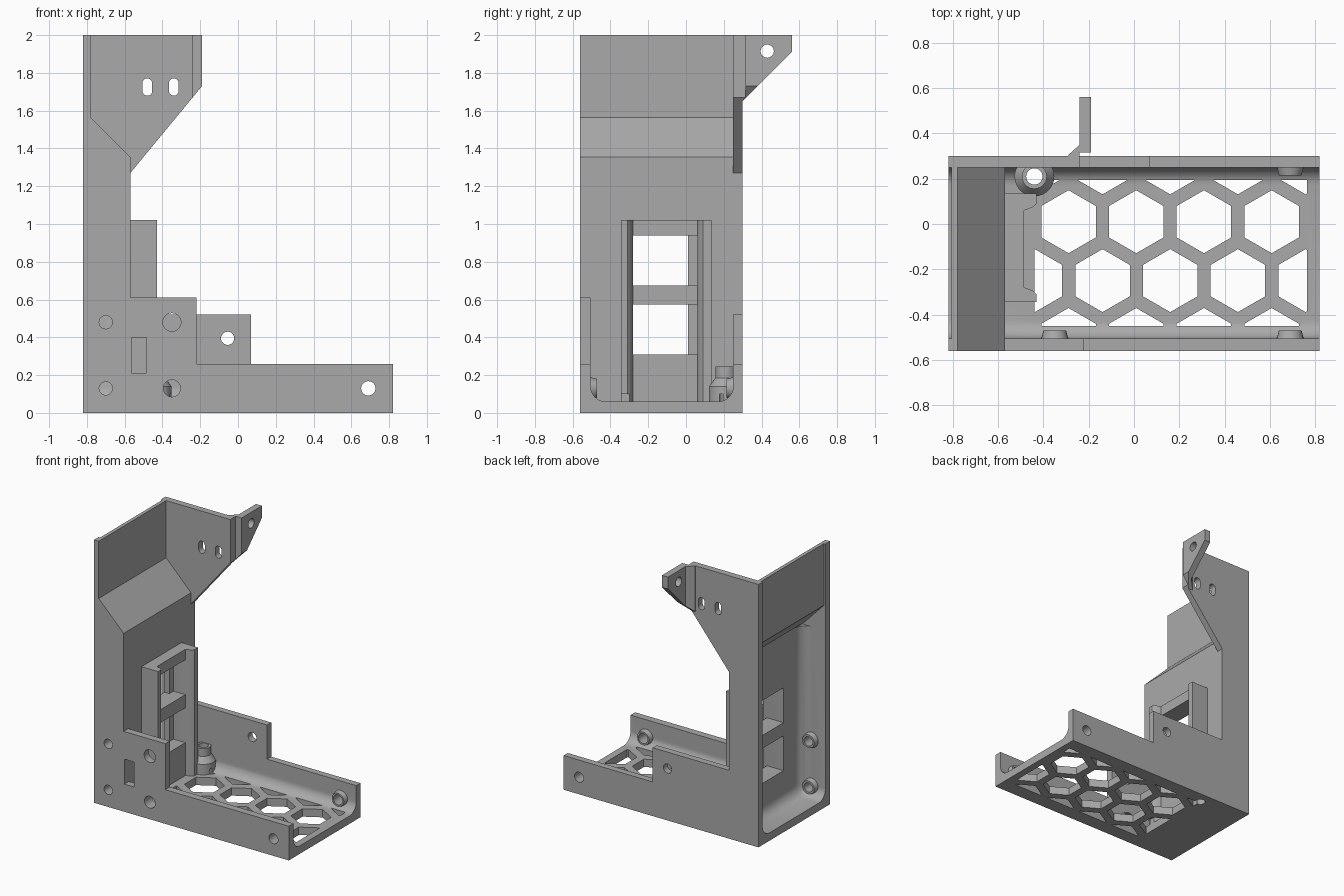
import bpy, bmesh, math
from mathutils import Matrix

if "Cube" in bpy.data.objects:
    bpy.data.objects.remove(bpy.data.objects["Cube"])

grey = bpy.data.materials.new("plain_grey")
grey.diffuse_color = (0.40, 0.40, 0.40, 1)
grey.use_nodes = True
grey.node_tree.nodes["Principled BSDF"].inputs["Base Color"].default_value = grey.diffuse_color


def new_object(name, bm):
    bmesh.ops.recalc_face_normals(bm, faces=bm.faces)
    me = bpy.data.meshes.new(name)
    bm.to_mesh(me)
    bm.free()
    ob = bpy.data.objects.new(name, me)
    bpy.context.scene.collection.objects.link(ob)
    return ob


def add_prism(bm, pts, axis, a, b):
    """Extrude a 2D outline along an axis; the outline uses the other two axes in order."""
    def place(p, t):
        return {"x": (t, p[0], p[1]), "y": (p[0], t, p[1]), "z": (p[0], p[1], t)}[axis]
    lo = [bm.verts.new(place(p, a)) for p in pts]
    hi = [bm.verts.new(place(p, b)) for p in pts]
    bm.faces.new(lo)
    bm.faces.new(hi)
    n = len(pts)
    for i in range(n):
        j = (i + 1) % n
        bm.faces.new((lo[i], lo[j], hi[j], hi[i]))


def prism(pts, axis, a, b, name="helper"):
    bm = bmesh.new()
    add_prism(bm, pts, axis, a, b)
    return new_object(name, bm)


def rect(u0, u1, v0, v1):
    return [(u0, v0), (u1, v0), (u1, v1), (u0, v1)]


def arc(cu, cv, r, a0, a1, n):
    return [(cu + r * math.cos(math.radians(a0 + (a1 - a0) * i / n)),
             cv + r * math.sin(math.radians(a0 + (a1 - a0) * i / n))) for i in range(n + 1)]


def circle(u, v, r, n=28):
    return arc(u, v, r, 0, 360, n)[:-1]


def cone(r0, r1, depth, matrix):
    bm = bmesh.new()
    bmesh.ops.create_cone(bm, cap_ends=True, segments=28, radius1=r0, radius2=r1,
                          depth=depth, matrix=matrix)
    return new_object("helper", bm)


def combine(ob, tool, op):
    m = ob.modifiers.new("bool", "BOOLEAN")
    m.operation, m.solver, m.object = op, "EXACT", tool
    dg = bpy.context.evaluated_depsgraph_get()
    dg.update()
    me = bpy.data.meshes.new_from_object(ob.evaluated_get(dg))
    ob.modifiers.clear()
    ob.data = me
    bpy.data.objects.remove(tool)


# column: solid side silhouette
body = prism([(-0.82, 0), (-0.57, 0), (-0.57, 1.355), (-0.78, 1.565), (-0.78, 2), (-0.82, 2)],
             "y", -0.56, 0.30, "stand_body")


def add(tool):
    combine(body, tool, "UNION")


def cut(tool):
    combine(body, tool, "DIFFERENCE")


# recess open to the left, with rounded inner corners, and shallow recess at the top
bm = bmesh.new()
add_prism(bm, rect(-0.95, -0.625, 0.06, 1.36), "y", -0.505, 0.25)
edges = [e for e in bm.edges if not all(v.co.x < -0.9 for v in e.verts)
         and not all(v.co.z > 1.3 for v in e.verts)]
bmesh.ops.bevel(bm, geom=edges, offset=0.08, segments=7, profile=0.5, affect="EDGES")
cut(new_object("helper", bm))
cut(prism([(-0.95, 1.34), (-0.625, 1.34), (-0.807, 1.53), (-0.807, 2.1), (-0.95, 2.1)],
          "y", -0.505, 0.25))

# tray: U section with rounded inside corners
section = [(-0.56, 0.26), (-0.56, 0), (0.30, 0), (0.30, 0.26), (0.25, 0.26)]
section += arc(0.17, 0.14, 0.08, 0, -90, 8) + arc(-0.425, 0.14, 0.08, -90, -180, 8)
section += [(-0.505, 0.26)]
add(prism(section, "x", -0.60, 0.82))

# raised side walls and upper back plate
add(prism(rect(-0.60, -0.22, 0.20, 0.61), "y", -0.56, -0.505))
add(prism(rect(-0.60, 0.07, 0.20, 0.52), "y", 0.25, 0.30))
add(prism([(-0.80, 2), (-0.24, 2), (-0.24, 1.67), (-0.57, 1.27), (-0.60, 1.24), (-0.80, 1.5)],
          "y", 0.25, 0.30))

# fin with gusset at the top rear, trimmed by two slopes
fin = prism([(-0.29, 0.29), (-0.24, 0.29), (-0.24, 0.315), (-0.19, 0.315), (-0.19, 0.56),
             (-0.24, 0.56), (-0.24, 0.35), (-0.29, 0.305)], "z", 1.4, 2)
combine(fin, prism([(0.66, 2.01), (0.16, 1.51), (0.16, 1.2), (0.66, 1.2)], "x", -1, 0.5),
        "DIFFERENCE")
combine(fin, prism([(-0.57, 1.27), (-0.09, 1.852), (-0.09, 1.1), (-0.57, 1.1)], "y", 0, 1),
        "DIFFERENCE")
add(fin)

# socket frame on the column
add(prism([(-0.60, -0.345), (-0.43, -0.345), (-0.43, -0.31), (-0.445, -0.295), (-0.485, -0.28),
           (-0.485, 0.06), (-0.445, 0.075), (-0.43, 0.09), (-0.43, 0.135), (-0.60, 0.135)],
          "z", 0.03, 1.02))
for z0, z1 in ((0.31, 0.575), (0.675, 0.94)):
    cut(prism(rect(-0.28, 0.06, z0, z1), "x", -0.585, -0.40))
    cut(prism(rect(-0.28, 0.01, z0, z1), "x", -0.75, -0.40))

# screw post on the tray floor
px, py = -0.44, 0.21
for r0, r1, z0, z1 in ((0.055, 0.055, 0.03, 0.245), (0.088, 0.088, 0.03, 0.14),
                       (0.088, 0.055, 0.14, 0.185)):
    add(cone(r0, r1, z1 - z0, Matrix.Translation((px, py, (z0 + z1) / 2))))
cut(prism(circle(px, py, 0.036), "z", -0.1, 0.4))

# bosses around screw holes inside the walls
for x, z, side in ((-0.70, 0.48, -1), (-0.70, 0.13, -1), (-0.35, 0.13, -1),
                   (0.69, 0.13, -1), (0.69, 0.13, 1)):
    y = -0.505 if side < 0 else 0.25
    turn = Matrix.Rotation(math.radians(90 * side), 4, "X")
    add(cone(0.065, 0.05, 0.06, Matrix.Translation((x, y - side * 0.005, z)) @ turn))

# screw holes
for x, z, r, y0, y1 in ((-0.70, 0.48, 0.035, -0.7, -0.42), (-0.70, 0.13, 0.035, -0.7, -0.42),
                        (-0.35, 0.48, 0.048, -0.7, -0.42), (-0.35, 0.13, 0.045, -0.7, -0.42),
                        (0.69, 0.13, 0.038, -0.7, 0.5), (-0.055, 0.395, 0.035, 0.1, 0.5)):
    cut(prism(circle(x, z, r), "y", y0, y1))
cut(prism(circle(0.43, 1.915, 0.035), "x", -0.4, 0))

# rectangular slot in front wall, rounded slots in upper plate
cut(prism(rect(-0.565, -0.485, 0.21, 0.40), "y", -0.7, -0.45))
for x in (-0.48, -0.34):
    cut(prism(arc(x, 1.745, 0.026, 0, 180, 10) + arc(x, 1.705, 0.026, 180, 360, 10),
              "y", 0.1, 0.5))

# honeycomb vents in the floor, trimmed to a rectangle
bm = bmesh.new()
for row in range(-2, 2):
    for col in range(-3, 4):
        cx = 0.01 + 0.299 * col + (0.15 if row % 2 else 0)
        cy = 0.01 + 0.26 * row
        hexagon = [(cx + 0.139 * math.sin(math.radians(60 * i)),
                    cy + 0.139 * math.cos(math.radians(60 * i))) for i in range(6)]
        add_prism(bm, hexagon, "z", -0.1, 0.12)
vents = new_object("helper", bm)
combine(vents, prism(rect(-0.44, 0.765, -0.45, 0.195), "z", -0.08, 0.10), "INTERSECT")
cut(vents)

# finish
body.data.materials.clear()
body.data.materials.append(grey)
for p in body.data.polygons:
    p.material_index = 0
bpy.context.view_layer.objects.active = body
body.select_set(True)
bpy.ops.object.shade_smooth_by_angle(angle=math.radians(30))
